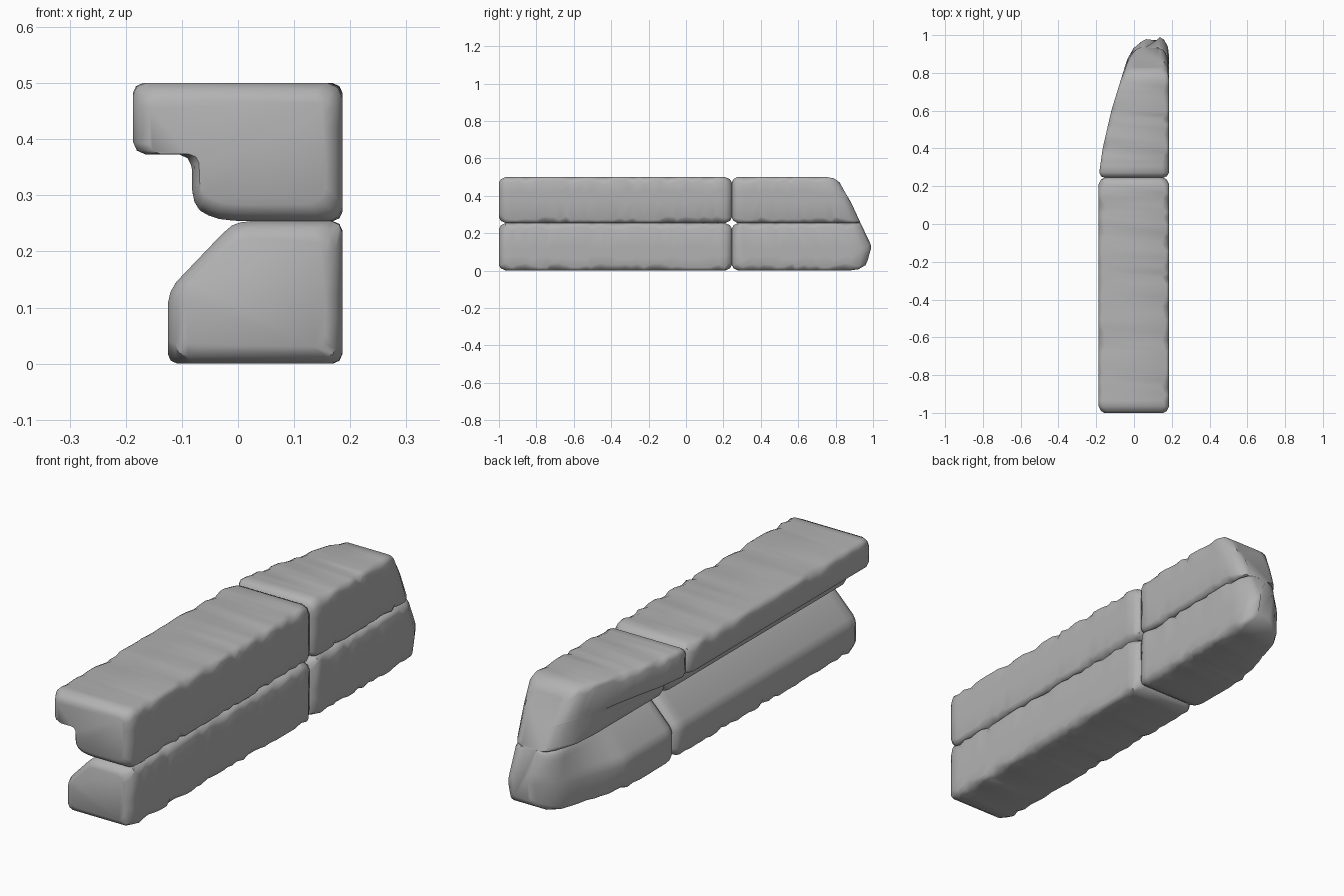
import bpy
import bmesh
import random
from mathutils import Vector

if "Cube" in bpy.data.objects:
    bpy.data.objects.remove(bpy.data.objects["Cube"], do_unlink=True)

random.seed(4)
RIGHT, SEAM, TOP, JOINT = 0.186, 0.254, 0.5, 0.245

stone = bpy.data.materials.new("stone grey")
stone.use_nodes = True
grey = (0.45, 0.45, 0.45, 1)
stone.diffuse_color = grey
stone.node_tree.nodes["Principled BSDF"].inputs["Base Color"].default_value = grey

# Cross-sections (x, z), counter-clockwise
upper = [(-0.187, 0.373), (-0.083, 0.373), (-0.081, 0.285), (-0.055, 0.262), (-0.01, SEAM),
         (RIGHT, SEAM), (RIGHT, 0.4), (RIGHT, TOP), (-0.187, TOP)]
lower = [(-0.125, 0), (RIGHT, 0), (RIGHT, 0.1), (RIGHT, SEAM), (0.0, SEAM),
         (-0.022, 0.238), (-0.125, 0.13)]

# Broken end: how far back it reaches at each height, and how its side narrows
BACK_REACH = [(0, 0.97), (0.08, 1.0), (0.25, 0.935), (0.4, 0.88), (0.5, 0.83)]
SIDE_CUT = [(0.25, -0.187), (0.4, -0.166), (0.6, -0.12), (0.86, -0.04), (0.93, -0.01), (1.0, 0.05)]

# Rounded ends: (distance from the end, inset)
SHOULDER = [(0, 0.03), (0.01, 0.012), (0.035, 0)]
NOSE = [(0, 0.05), (0.012, 0.028), (0.05, 0.007), (0.1, 0)]


def interp(points, v):
    for (a, fa), (b, fb) in zip(points, points[1:]):
        if v <= b:
            return fa + (fb - fa) * max(0, (v - a) / (b - a))
    return points[-1][1]


def chip_width(x, z):
    """Worn outer edges vary along the stone; the recess stays even."""
    worn = x == RIGHT or z in (0, TOP)
    return 0.017 + 0.024 * random.random() ** 2 if worn else 0.022


def ring(profile, t, inset, start, broken):
    corners = []
    for x, z in profile:
        end = interp(BACK_REACH, z) if broken else JOINT
        y = start + t * (end - start)
        if broken:
            x = max(x, interp(SIDE_CUT, y))
        corners.append(Vector((x, y, z)))
    points = []
    for i, c in enumerate(corners):
        d = chip_width(*profile[i])
        before, after = corners[i - 1] - c, corners[(i + 1) % len(corners)] - c
        a = c + before * min(d / max(before.length, 1e-5), 0.45)
        b = c + after * min(d / max(after.length, 1e-5), 0.45)
        points += [a, c.lerp((a + b) / 2, 0.62), b]
    # Pull the section in toward its middle near the ends
    xs, zs = [p.x for p in points], [p.z for p in points]
    cx, wx = (min(xs) + max(xs)) / 2, max(xs) - min(xs)
    cz, wz = (min(zs) + max(zs)) / 2, max(zs) - min(zs)
    if broken and t > 0.5:
        cz, wz = SEAM, wz * 2
    for p in points:
        p.x = cx + (p.x - cx) * (1 - 2 * inset / wx)
        p.z = cz + (p.z - cz) * (1 - 2 * inset / wz)
    return points


def make_stone(name, profile, start, length, broken=False):
    tail = NOSE if broken else SHOULDER
    stations = [(s / length, e) for s, e in SHOULDER]
    first, last = SHOULDER[-1][0], length - tail[-1][0]
    count = int((last - first) / 0.035)
    stations += [((first + (last - first) * (k + random.uniform(-0.3, 0.3)) / count) / length, 0)
                 for k in range(1, count)]
    stations += [(1 - s / length, e) for s, e in reversed(tail)]

    bm = bmesh.new()
    rings = [[bm.verts.new(p) for p in ring(profile, t, e, start, broken)] for t, e in stations]
    n = len(rings[0])
    for r, q in zip(rings, rings[1:]):
        for i in range(n):
            j = (i + 1) % n
            bm.faces.new((r[i], r[j], q[j], q[i]))
    bm.faces.new(rings[0])
    bm.faces.new(rings[-1])
    bmesh.ops.recalc_face_normals(bm, faces=bm.faces)
    mesh = bpy.data.meshes.new(name)
    bm.to_mesh(mesh)
    bm.free()
    mesh.materials.append(stone)
    obj = bpy.data.objects.new(name, mesh)
    bpy.context.collection.objects.link(obj)
    bpy.ops.object.select_all(action="DESELECT")
    obj.select_set(True)
    bpy.context.view_layer.objects.active = obj
    bpy.ops.object.shade_smooth_by_angle(angle=0.75)
    return obj


# Four stones: two long front blocks and two broken back blocks
for level, section in (("upper", upper), ("lower", lower)):
    make_stone(f"{level}_front_stone", section, -1.0, 1.0 + JOINT)
    make_stone(f"{level}_back_stone", section, JOINT, 1.0 - JOINT, broken=True)
